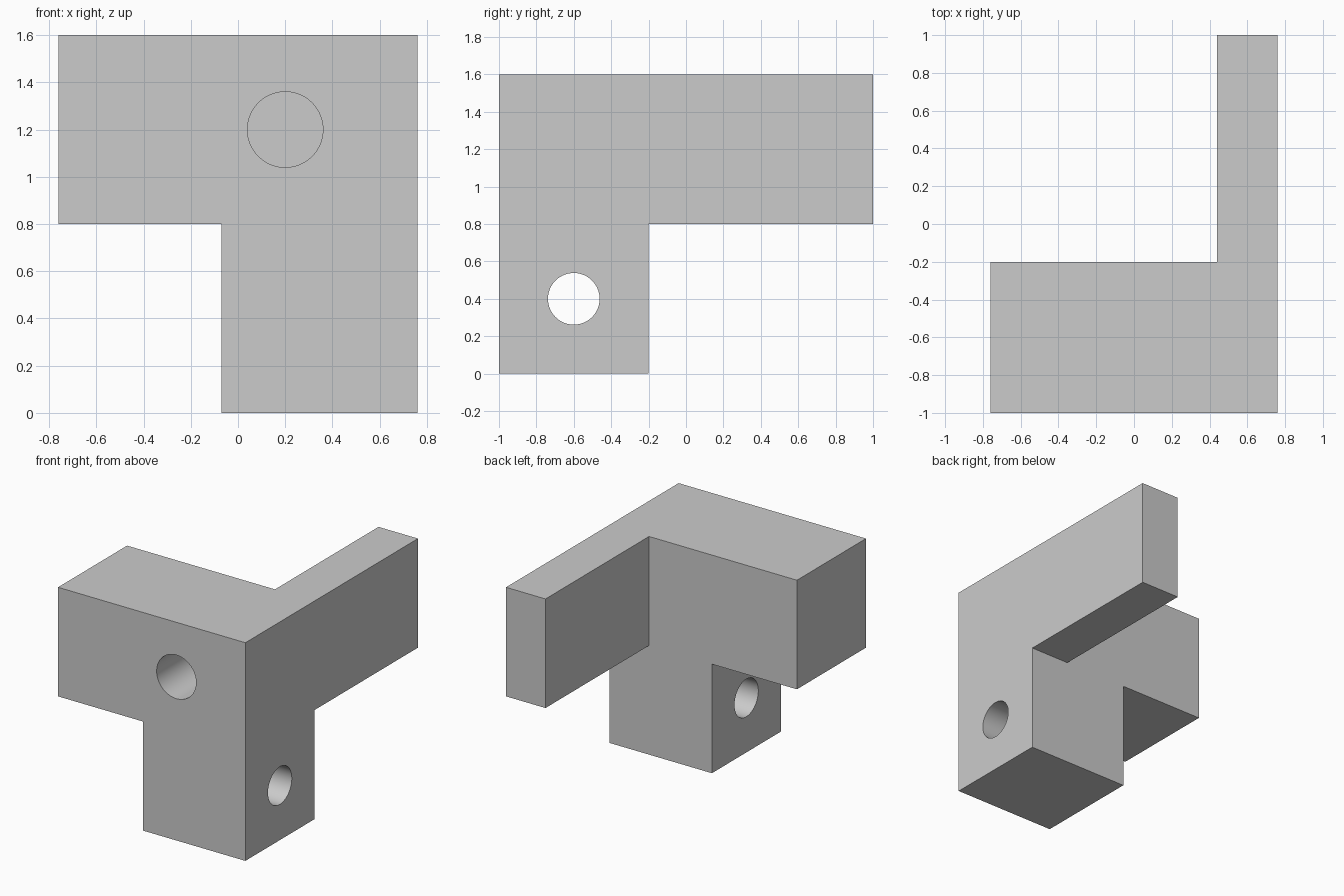
import bpy
import bmesh
from math import pi, radians
from mathutils import Matrix, Vector

default = bpy.data.objects.get("Cube")
if default:
    bpy.data.objects.remove(default, do_unlink=True)

grey = bpy.data.materials.new("light grey")
grey.use_nodes = True
colour = (0.6, 0.6, 0.6, 1)
grey.diffuse_color = colour
grey.node_tree.nodes["Principled BSDF"].inputs["Base Color"].default_value = colour


def make_object(name, bm):
    bmesh.ops.recalc_face_normals(bm, faces=bm.faces)
    mesh = bpy.data.meshes.new(name)
    bm.to_mesh(mesh)
    bm.free()
    mesh.materials.append(grey)
    obj = bpy.data.objects.new(name, mesh)
    bpy.context.collection.objects.link(obj)
    return obj


def prism(name, outline, y0, y1):
    """Extrude an x-z outline along y."""
    bm = bmesh.new()
    face = bm.faces.new([bm.verts.new((x, y0, z)) for x, z in outline])
    out = bmesh.ops.extrude_face_region(bm, geom=[face])
    moved = [v for v in out["geom"] if isinstance(v, bmesh.types.BMVert)]
    bmesh.ops.translate(bm, verts=moved, vec=(0, y1 - y0, 0))
    return make_object(name, bm)


def drill(name, radius, length, centre, axis):
    """Round cutter centred on a point and turned about the given axis."""
    bm = bmesh.new()
    place = Matrix.Translation(Vector(centre)) @ Matrix.Rotation(pi / 2, 4, axis)
    bmesh.ops.create_cone(bm, cap_ends=True, segments=96, radius1=radius,
                          radius2=radius, depth=length, matrix=place)
    return make_object(name, bm)


# Corner bracket: wide head above a narrower leg
bracket = prism("corner_bracket", [(-0.76, 0.8), (-0.07, 0.8), (-0.07, 0),
                                   (0.76, 0), (0.76, 1.6), (-0.76, 1.6)], -1, 1)

# Space behind the block, leaving only the rear arm
cutters = [
    prism("rear_cutter", [(-2, -1), (2, -1), (2, 0.8),
                          (0.44, 0.8), (0.44, 3), (-2, 3)], -0.2, 2),
    # Blind hole in the front, through hole across the leg
    drill("front_hole_cutter", 0.16, 1, (0.2, -1, 1.2), "X"),
    drill("leg_hole_cutter", 0.138, 3, (0, -0.6, 0.4), "Y"),
]

bpy.ops.object.select_all(action="DESELECT")
bpy.context.view_layer.objects.active = bracket
bracket.select_set(True)
for cutter in cutters:
    cut = bracket.modifiers.new(cutter.name, "BOOLEAN")
    cut.operation = "DIFFERENCE"
    cut.solver = "EXACT"
    cut.object = cutter
    bpy.ops.object.modifier_apply(modifier=cut.name)
    bpy.data.objects.remove(cutter, do_unlink=True)

bpy.ops.object.shade_smooth_by_angle(angle=radians(30))
